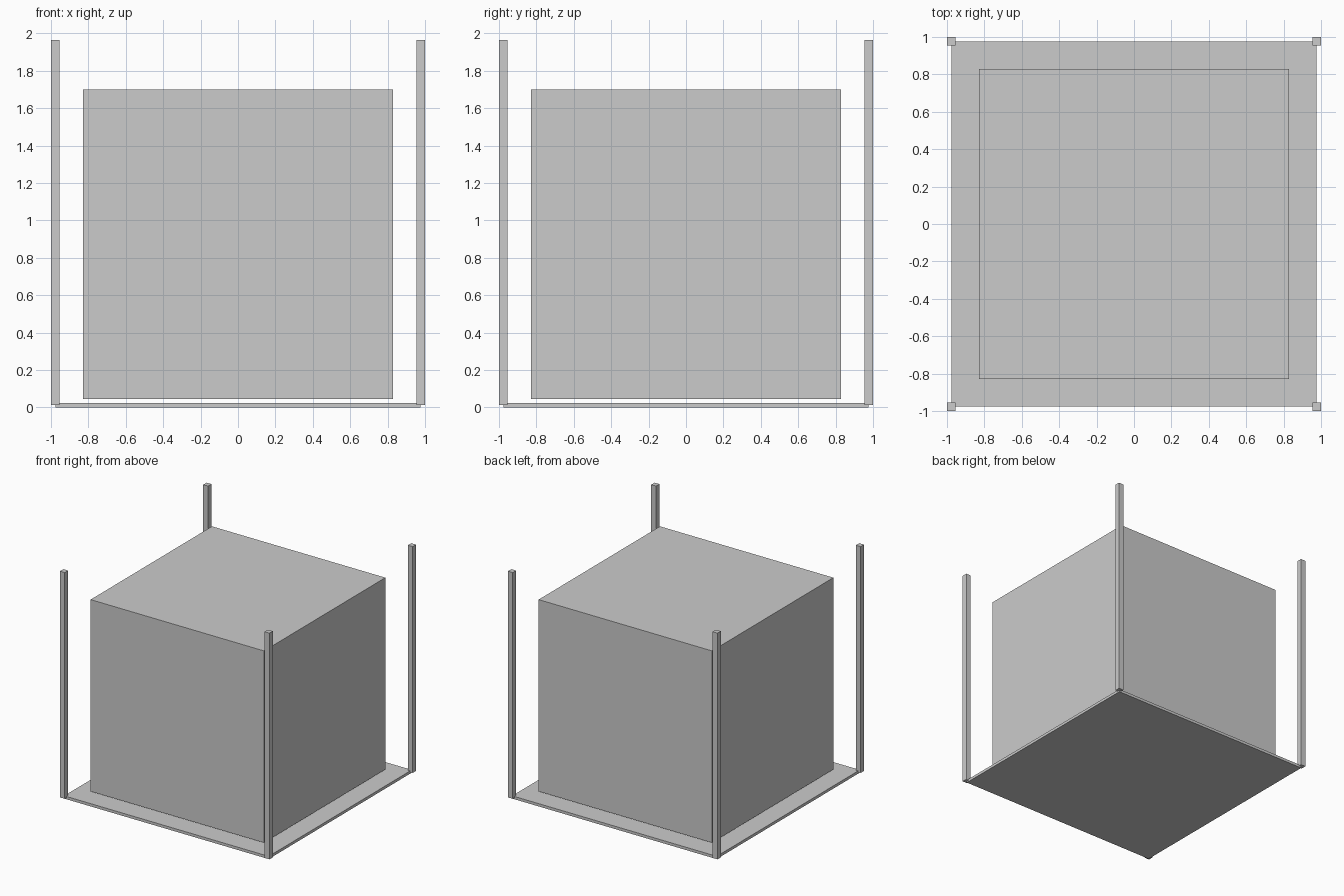
import bpy

if "Cube" in bpy.data.objects:
    bpy.data.objects.remove(bpy.data.objects["Cube"])


def box(name, x, y, z0, z1, sx, sy):
    """Axis-aligned box centred on x, y and spanning z0 to z1."""
    bpy.ops.mesh.primitive_cube_add(size=1, location=(x, y, (z0 + z1) / 2))
    obj = bpy.context.object
    obj.name = name
    obj.scale = (sx, sy, z1 - z0)
    bpy.ops.object.transform_apply(location=False, rotation=False, scale=True)
    return obj


# Thin base plate
box("base_plate", 0, 0, 0.0, 0.024, 1.952, 1.952)

# Large block hovering just above the plate
box("block", 0, 0, 0.045, 1.70, 1.655, 1.655)

# Four corner posts, centred on the plate corners
POST = 0.046
c = 1 - POST / 2
for side, sx in (("left", -1), ("right", 1)):
    for end, sy in (("front", -1), ("back", 1)):
        box(f"{end}_{side}_post", sx * c, sy * c, 0.013, 1.965, POST, POST)
